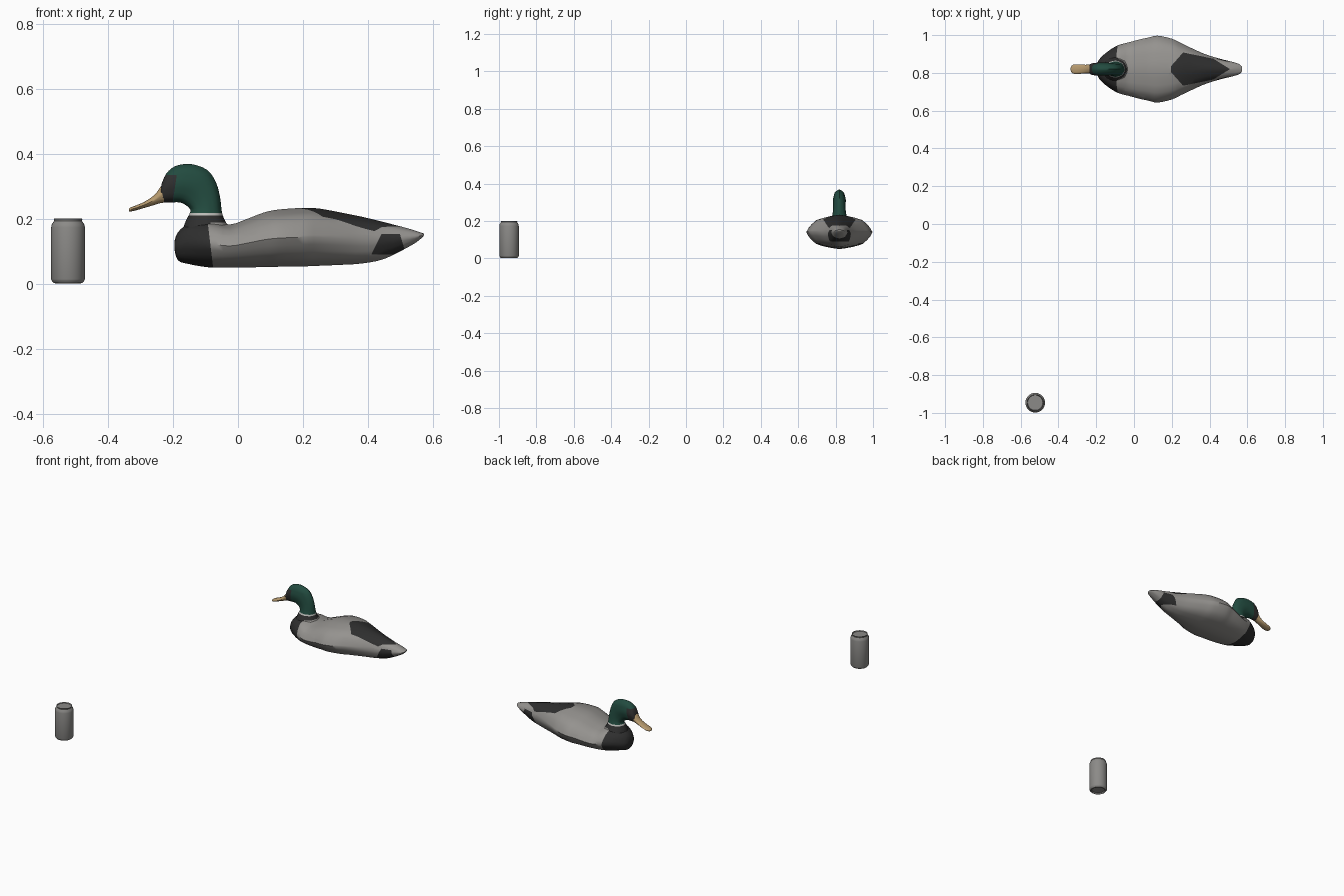
import bpy, bmesh, math
from mathutils import Vector

if "Cube" in bpy.data.objects:
    bpy.data.objects.remove(bpy.data.objects["Cube"])


def material(name, rgb):
    m = bpy.data.materials.new(name)
    m.diffuse_color = (*rgb, 1)
    m.use_nodes = True
    m.node_tree.nodes["Principled BSDF"].inputs["Base Color"].default_value = m.diffuse_color
    return m


GREY = material("warm_grey", (0.30, 0.29, 0.275))
BLACK = material("soft_black", (0.028, 0.028, 0.028))
GREEN = material("dark_green", (0.016, 0.070, 0.050))
TAN = material("bill_tan", (0.48, 0.33, 0.16))
PALE = material("pale_collar", (0.50, 0.50, 0.48))
CAN = material("can_grey", (0.26, 0.255, 0.245))
DUCK_Y = 0.82


def finish(name, bm, mats, loc, angle=50):
    bmesh.ops.recalc_face_normals(bm, faces=bm.faces)
    for f in bm.faces:
        f.smooth = True
    me = bpy.data.meshes.new(name)
    bm.to_mesh(me)
    bm.free()
    for m in mats:
        me.materials.append(m)
    me.set_sharp_from_angle(angle=math.radians(angle))
    ob = bpy.data.objects.new(name, me)
    ob.location = loc
    bpy.context.collection.objects.link(ob)
    return ob


def spline(rows, steps):
    """Catmull-Rom through rows of equal length."""
    out = []
    for i in range(len(rows) - 1):
        a, b, c, d = (rows[max(0, min(len(rows) - 1, i + k))] for k in (-1, 0, 1, 2))
        for s in range(steps):
            t = s / steps
            out.append([q + 0.5 * t * (r - p + t * (2 * p - 5 * q + 4 * r - w + t * (3 * (q - r) + w - p)))
                        for p, q, r, w in zip(a, b, c, d)])
    return out + [list(rows[-1])]


def loft(rows, steps=3, n=24):
    """Rings spanned between two points of the side profile: x1, z1, x2, z2, half width."""
    bm = bmesh.new()
    rings = []
    for x1, z1, x2, z2, w in spline(rows, steps):
        ring = []
        for k in range(n):
            a = 2 * math.pi * k / n
            # section halfway between an ellipse and an octagon
            e = math.pi / 8
            r = 0.5 + 0.5 * math.cos(e) / math.cos(a % (2 * e) - e)
            u = 0.5 + 0.5 * r * math.sin(a)
            ring.append(bm.verts.new((x1 + (x2 - x1) * u, w * r * math.cos(a), z1 + (z2 - z1) * u)))
        rings.append(ring)
    for p, q in zip(rings, rings[1:]):
        for k in range(n):
            j = (k + 1) % n
            bm.faces.new((p[k], p[j], q[j], q[k]))
    bm.faces.new(rings[0])
    bm.faces.new(rings[-1])
    return bm


def paint(bm, planes, index):
    """Cut the convex region behind all planes (point, outward normal) and colour it."""
    used = []

    def inside():
        return [f for f in bm.faces
                if all((f.calc_center_median() - c).dot(n) < 1e-5 for c, n in used)]
    for co, no in planes:
        faces = inside()
        co, no = Vector(co), Vector(no).normalized()
        geom = list({v for f in faces for v in f.verts}) + list({e for f in faces for e in f.edges}) + faces
        bmesh.ops.bisect_plane(bm, geom=geom, dist=1e-5, plane_co=co, plane_no=no)
        used.append((co, no))
    for f in inside():
        f.material_index = index


def below(axis, value):
    v = [0, 0, 0]
    v[axis] = 1
    return ([value * k for k in v], v)


def above(axis, value):
    co, n = below(axis, value)
    return (co, [-k for k in n])


# Body: x, bottom z, top z, half width
stations = [(-.196, .108, .128, .025), (-.185, .072, .158, .05), (-.150, .060, .185, .085),
            (-.088, .050, .195, .125), (-.026, .050, .182, .142), (.03, .050, .200, .157),
            (.08, .051, .219, .168), (.125, .052, .228, .177), (.20, .053, .233, .161),
            (.25, .055, .231, .137), (.32, .058, .218, .104), (.38, .062, .206, .078),
            (.45, .076, .189, .056), (.53, .116, .168, .036), (.56, .136, .158, .025),
            (.572, .148, .154, .01)]
bm = loft([(x, b, x, t, w) for x, b, t, w in stations])
# dark breast
paint(bm, [((-.085, 0, .12), (1, 0, .12))], 1)
# dark band around the rump under the tail
paint(bm, [above(0, .40), below(2, .152), ((.43, 0, .13), (-1, 0, .5)),
           ((.505, 0, .13), (1, 0, .3)), above(2, .09)], 1)
# dark kite on the back, cut as two mirrored halves
kite = [(.20, .02), (.26, .088), (.42, .055), (.508, 0)]
for s in (1, -1):
    cuts = [above(2, .15), above(0, .195), ((0, 0, 0), (0, -s, 0))]
    for (xa, ya), (xb, yb) in zip(kite, kite[1:]):
        cuts.append(((xa, s * ya, 0), (ya - yb, s * (xb - xa), 0)))
    paint(bm, cuts, 1)
finish("duck_body", bm, [GREY, BLACK], (0, DUCK_Y, 0))

# Neck and head: throat point, nape point, half width
bm = loft([(-.180, .130, -.005, .150, .090), (-.164, .185, -.030, .178, .062),
           (-.147, .220, -.048, .213, .042), (-.150, .232, -.055, .265, .035),
           (-.163, .243, -.068, .312, .033), (-.180, .250, -.095, .350, .034),
           (-.203, .250, -.145, .368, .035), (-.222, .249, -.192, .362, .033),
           (-.233, .251, -.221, .338, .029), (-.238, .256, -.236, .304, .022)])
paint(bm, [above(2, 0)], 2)
paint(bm, [below(2, .211)], 1)
paint(bm, [below(2, .188), above(0, -.085)], 0)
paint(bm, [above(2, .209), below(2, .217)], 3)
# dark face patch
paint(bm, [below(2, .334), above(2, .24), ((-.195, 0, .29), (1, 0, -.15))], 1)
finish("duck_neck_and_head", bm, [GREY, BLACK, GREEN, PALE], (0, DUCK_Y, 0))

# Bill
bm = loft([(-.228, .249, -.230, .308, .024), (-.238, .248, -.240, .296, .024),
           (-.258, .242, -.257, .273, .023), (-.288, .233, -.288, .252, .025),
           (-.316, .225, -.316, .240, .025), (-.330, .222, -.329, .235, .018),
           (-.336, .223, -.335, .231, .007)])
finish("duck_bill", bm, [TAN], (0, DUCK_Y, 0))

# Drink can: lathed profile of radius and height
profile = [(0, .010), (.036, .008), (.039, .001), (.044, .002), (.050, .009), (.052, .014),
           (.052, .173), (.050, .182), (.043, .193), (.044, .199), (.042, .200), (.040, .194), (0, .194)]
bm = bmesh.new()
vs = [bm.verts.new((r, 0, z)) for r, z in profile]
es = [bm.edges.new(p) for p in zip(vs, vs[1:])]
bmesh.ops.spin(bm, geom=vs + es, cent=(0, 0, 0), axis=(0, 0, 1), angle=2 * math.pi, steps=32)
bmesh.ops.remove_doubles(bm, verts=bm.verts, dist=1e-5)
finish("drink_can", bm, [CAN], (-.523, -.946, 0), 35)
